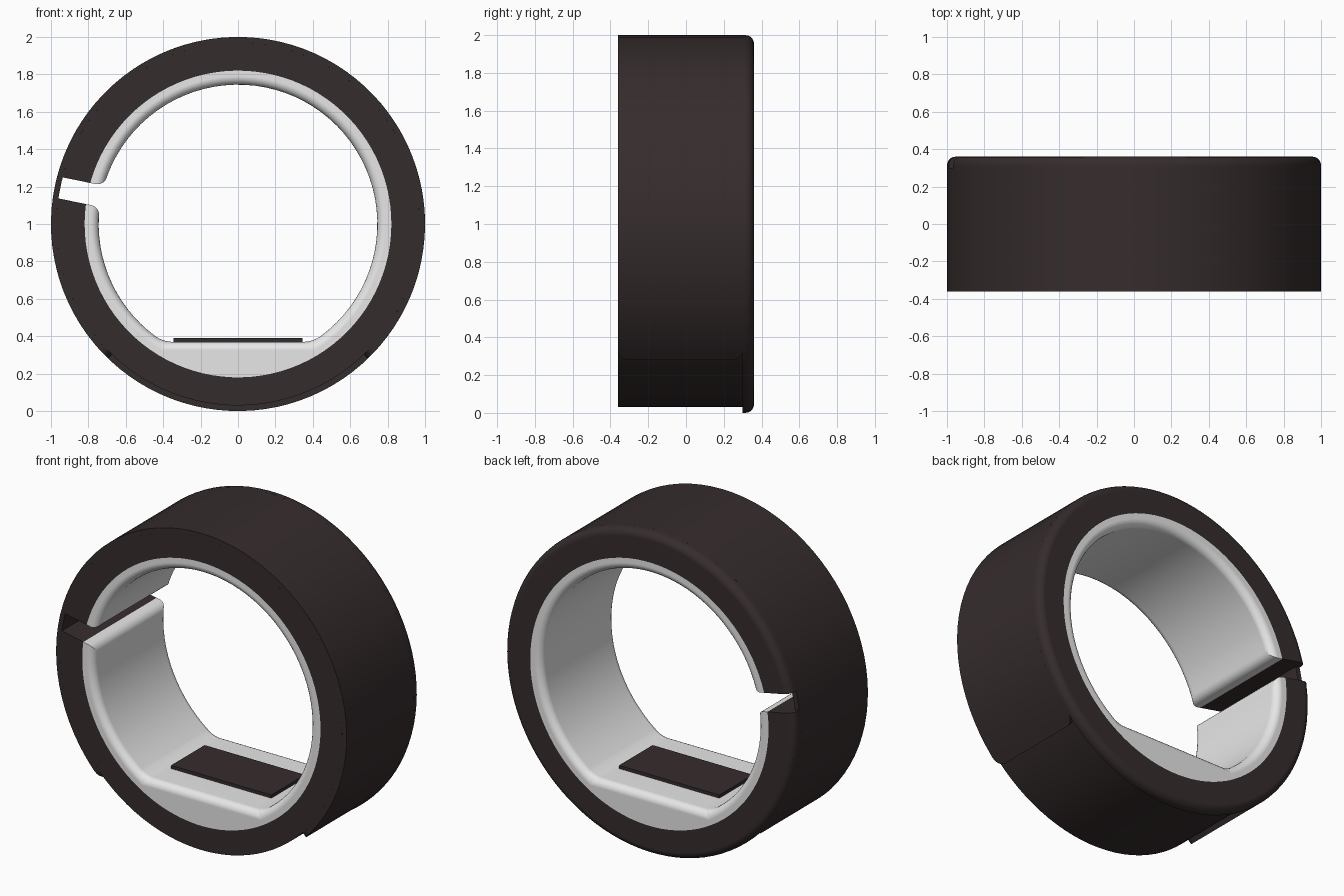
import bpy, bmesh, math

cube = bpy.data.objects.get("Cube")
if cube:
    bpy.data.objects.remove(cube)


def material(name, colour, roughness):
    m = bpy.data.materials.new(name)
    m.use_nodes = True
    m.diffuse_color = (*colour, 1)
    bsdf = m.node_tree.nodes["Principled BSDF"]
    bsdf.inputs["Base Color"].default_value = (*colour, 1)
    bsdf.inputs["Roughness"].default_value = roughness
    return m


DARK = material("dark brown", (0.036, 0.025, 0.026), 0.6)
WHITE = material("soft white", (0.8, 0.8, 0.8), 0.5)

# Main dimensions
CENTRE_Z = 1.0
R_OUT, R_CORE, R_LINER, R_HOLE = 1.0, 0.97, 0.82, 0.745
FRONT, SEAM, BACK = -0.36, 0.30, 0.36
FLOOR = -0.63                      # floor height relative to the centre
SLOT_ANGLE, SLOT_HALF = 168.5, 0.0575


def arc(r, start, end, n):
    angles = [math.radians(start + (end - start) * i / n) for i in range(n + 1)]
    return [(r * math.cos(a), r * math.sin(a)) for a in angles]


def slot_ends(r):
    """Start and end angles of a ring of radius r, open at the slot."""
    d = math.degrees(math.asin(SLOT_HALF / r))
    return SLOT_ANGLE + d, SLOT_ANGLE + 360 - d


def open_ring(r, n=96):
    return arc(r, *slot_ends(r), n)


def prism(name, outline, y0, y1, mat, pick_edge=None, width=0.05, segments=5):
    """Extrude an x-z outline along y and round the edges chosen by pick_edge."""
    bm = bmesh.new()
    face = bm.faces.new([bm.verts.new((x, y0, z + CENTRE_Z)) for x, z in outline])
    new = bmesh.ops.extrude_face_region(bm, geom=[face])["geom"]
    for v in new:
        if isinstance(v, bmesh.types.BMVert):
            v.co.y = y1
    bmesh.ops.recalc_face_normals(bm, faces=bm.faces[:])
    if pick_edge:
        edges = [e for e in bm.edges if pick_edge(e)]
        bmesh.ops.bevel(bm, geom=edges, offset=width, offset_type='OFFSET',
                        segments=segments, profile=0.5, affect='EDGES',
                        clamp_overlap=True)
    mesh = bpy.data.meshes.new(name)
    bm.to_mesh(mesh)
    bm.free()
    mesh.materials.append(mat)
    obj = bpy.data.objects.new(name, mesh)
    bpy.context.collection.objects.link(obj)
    bpy.ops.object.select_all(action='DESELECT')
    obj.select_set(True)
    bpy.context.view_layer.objects.active = obj
    bpy.ops.object.shade_smooth_by_angle(angle=math.radians(35))
    normals = obj.modifiers.new("clean_normals", 'WEIGHTED_NORMAL')
    normals.keep_sharp = True
    return obj


def radius(v):
    return math.hypot(v.co.x, v.co.z - CENTRE_Z)


def runs_along_y(e):
    return abs(e.verts[0].co.y - e.verts[1].co.y) > 0.1


# Dark core ring, open at the slot
prism("core_ring", open_ring(R_CORE) + open_ring(R_LINER)[::-1], FRONT, SEAM, DARK)


# Back flange with a rounded outer rim
def rim_edge(e):
    return all(radius(v) > 0.99 and v.co.y > BACK - 0.01 for v in e.verts)


prism("back_flange", open_ring(R_OUT) + open_ring(R_LINER)[::-1], SEAM, BACK, DARK,
      rim_edge, 0.045)


# Outer sleeve, bridging the slot and open at the bottom, with rounded corners
def sleeve_corner(e):
    return abs(radius(e.verts[0]) - radius(e.verts[1])) > 0.02


SLEEVE_END = 46
span = (-SLEEVE_END, 180 + SLEEVE_END, 64)
prism("outer_sleeve", arc(R_OUT, *span) + arc(R_CORE, *span)[::-1], FRONT, SEAM, DARK,
      sleeve_corner, 0.06)

# White liner with a flat floor and soft inner edges
floor_angle = math.degrees(math.asin(-FLOOR / R_HOLE))
first, last = slot_ends(R_HOLE)
hole = (arc(R_HOLE, first, 180 + floor_angle, 16)
        + arc(R_HOLE, 360 - floor_angle, last, 52))


def liner_edge(e):
    if not all(radius(v) < R_HOLE + 0.01 for v in e.verts):
        return False
    if not runs_along_y(e):
        return True
    return e.calc_face_angle(0) > math.radians(20)


prism("inner_liner", open_ring(R_LINER) + hole[::-1], FRONT, BACK, WHITE,
      liner_edge, 0.045)

# Thin dark plate on the floor
X, Z = 0.345, FLOOR + 0.02
prism("floor_plate", [(-X, FLOOR - 0.01), (X, FLOOR - 0.01), (X, Z), (-X, Z)],
      -0.165, 0.165, DARK)
